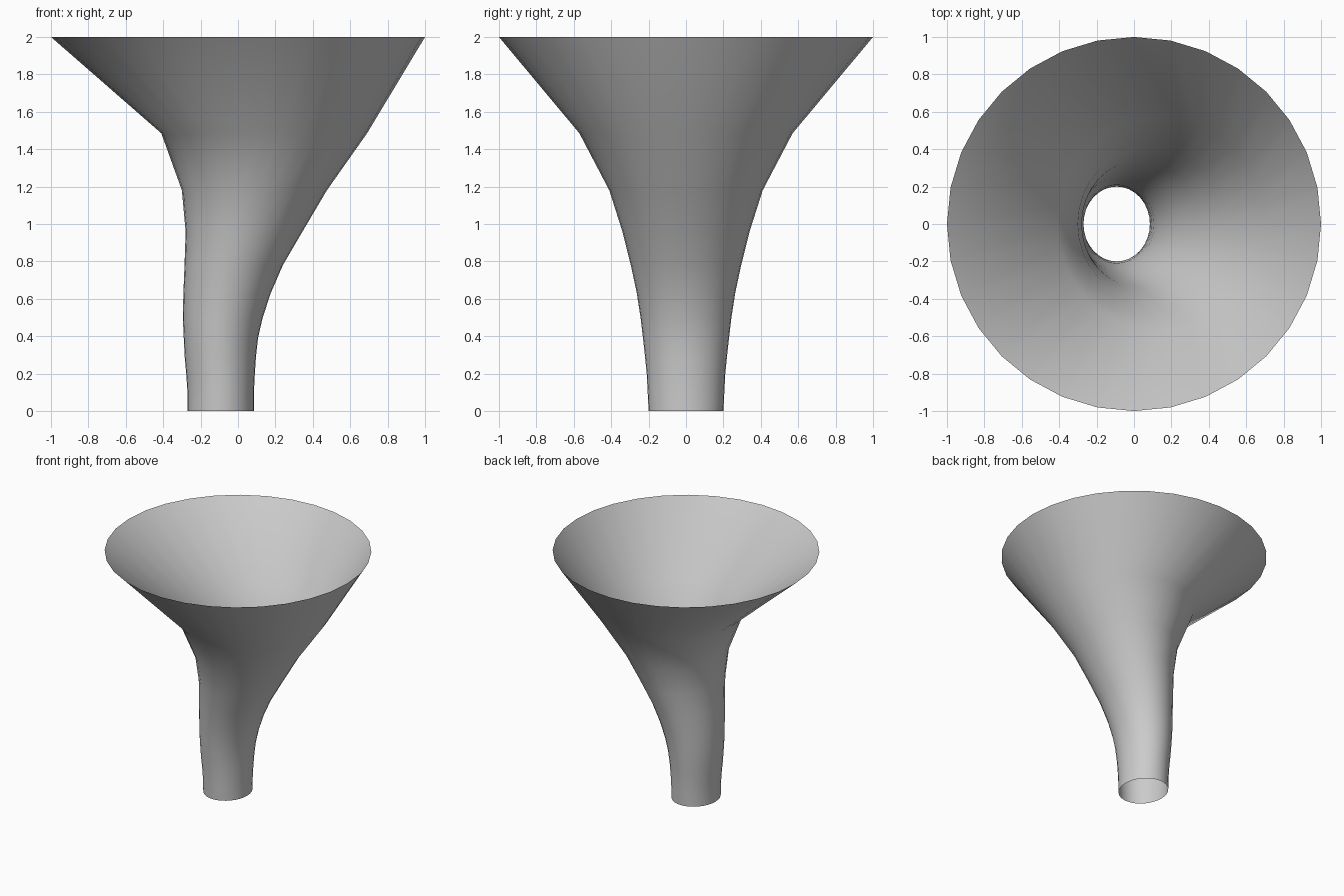
import bpy, bmesh, math

if "Cube" in bpy.data.objects:
    bpy.data.objects.remove(bpy.data.objects["Cube"])

SIDES = 32
# Horizontal rings of the funnel: height, left x, right x, half depth
RINGS = [
    (0.00, -0.27, 0.085, 0.20),
    (0.10, -0.27, 0.085, 0.205),
    (0.20, -0.277, 0.09, 0.21),
    (0.29, -0.285, 0.096, 0.219),
    (0.39, -0.29, 0.107, 0.23),
    (0.50, -0.295, 0.132, 0.243),
    (0.63, -0.292, 0.175, 0.263),
    (0.78, -0.286, 0.24, 0.295),
    (0.96, -0.28, 0.345, 0.34),
    (1.18, -0.30, 0.475, 0.41),
    (1.485, -0.41, 0.69, 0.57),
    (2.00, -1.00, 1.00, 1.00),
]

# Open funnel shell lofted through the rings
bm = bmesh.new()
loops = []
for z, left, right, depth in RINGS:
    cx, rx = (left + right) / 2, (right - left) / 2
    loops.append([bm.verts.new((cx + rx * math.cos(a), depth * math.sin(a), z))
                  for a in (2 * math.pi * i / SIDES for i in range(SIDES))])
for lower, upper in zip(loops, loops[1:]):
    for i in range(SIDES):
        j = (i + 1) % SIDES
        bm.faces.new((lower[i], lower[j], upper[j], upper[i])).smooth = True

mesh = bpy.data.meshes.new("funnel")
bm.to_mesh(mesh)
bm.free()
funnel = bpy.data.objects.new("funnel", mesh)
bpy.context.collection.objects.link(funnel)
